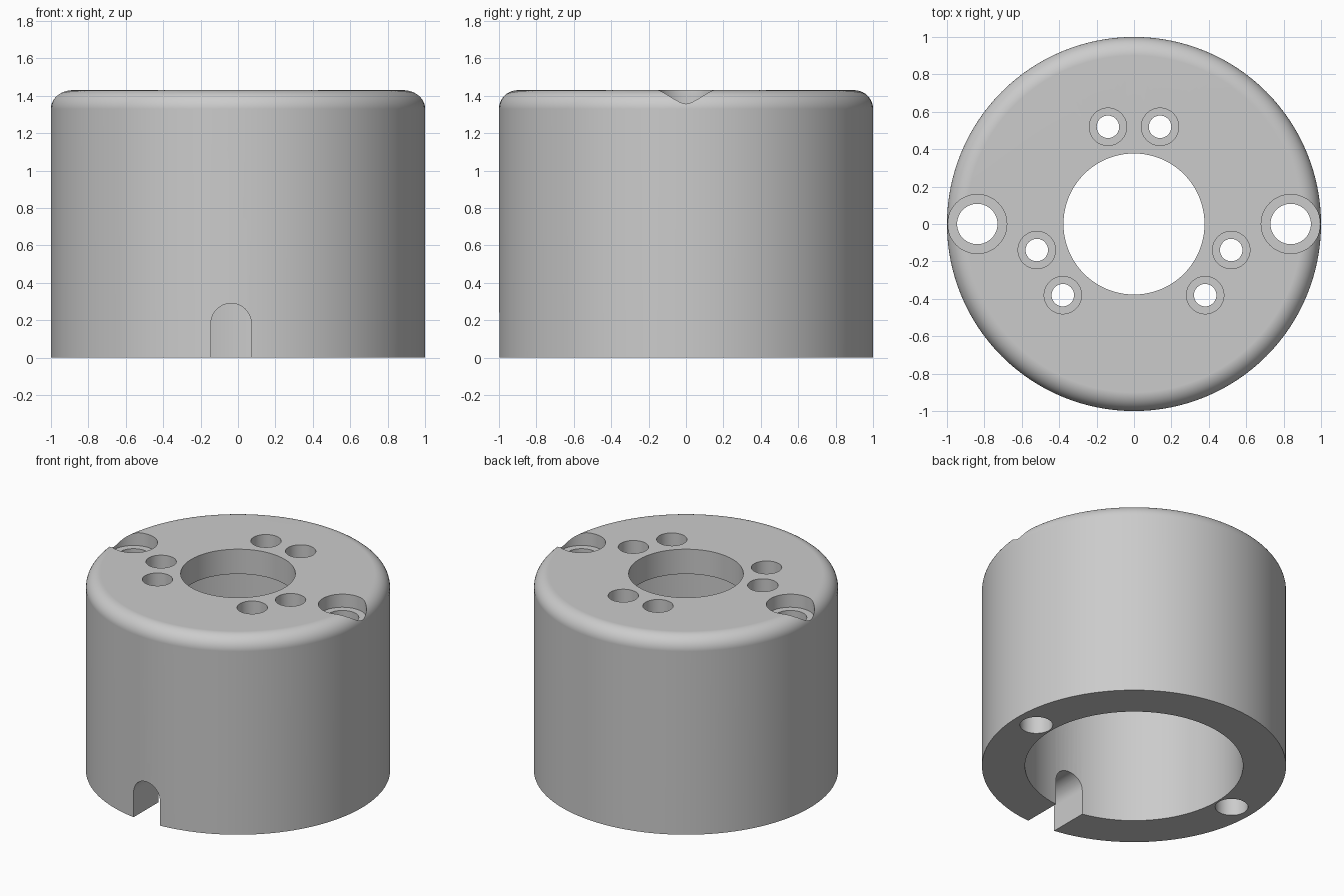
import bpy, bmesh
from math import sin, cos, pi, radians

if "Cube" in bpy.data.objects:
    bpy.data.objects.remove(bpy.data.objects["Cube"], do_unlink=True)

HEIGHT, FILLET, PLATE = 1.43, 0.10, 0.18
BORE, OPENING = 0.717, 0.377
SIDES = 128

grey = bpy.data.materials.new("plain grey")
grey.use_nodes = True
grey.diffuse_color = (0.6, 0.6, 0.6, 1)
grey.node_tree.nodes["Principled BSDF"].inputs["Base Color"].default_value = (0.6, 0.6, 0.6, 1)


def new_object(name, bm):
    bmesh.ops.recalc_face_normals(bm, faces=bm.faces)
    mesh = bpy.data.meshes.new(name)
    bm.to_mesh(mesh)
    bm.free()
    mesh.materials.append(grey)
    obj = bpy.data.objects.new(name, mesh)
    bpy.context.collection.objects.link(obj)
    return obj


def revolve(name, profile, sides, x=0, y=0):
    """Spin a closed (radius, z) profile; radius 0 closes on the axis."""
    bm = bmesh.new()
    rings = []
    for r, z in profile:
        if r == 0:
            rings.append([bm.verts.new((x, y, z))] * sides)
        else:
            rings.append([bm.verts.new((x + r * cos(2 * pi * i / sides),
                                        y + r * sin(2 * pi * i / sides), z))
                          for i in range(sides)])
    for a, b in zip(rings, rings[1:] + rings[:1]):
        if a[0] is a[1] and b[0] is b[1]:
            continue
        for i in range(sides):
            j = (i + 1) % sides
            bm.faces.new(list(dict.fromkeys((a[i], a[j], b[j], b[i]))))
    return new_object(name, bm)


def stepped_hole(name, x, y, wide, narrow, depth):
    """Cutter for a counterbored through hole."""
    floor, low, high = HEIGHT - depth, -0.1, HEIGHT + 0.1
    return revolve(name, [(0, low), (narrow, low), (narrow, floor),
                          (wide, floor), (wide, high), (0, high)], 48, x, y)


# Cup body: rounded top rim, deep bore from below, opening in the top plate
rim = [(1 - FILLET + FILLET * cos(t), HEIGHT - FILLET + FILLET * sin(t))
       for t in (radians(9 * k) for k in range(11))]
ceiling = HEIGHT - PLATE
body = revolve("housing_body", [(BORE, 0), (1, 0)] + rim +
               [(OPENING, HEIGHT), (OPENING, ceiling), (BORE, ceiling)], SIDES)

# Mounting holes in the side walls and bolt holes around the opening
cutters = [stepped_hole("mounting_hole_cutter", s * 0.838, 0, 0.158, 0.108, 0.095)
           for s in (-1, 1)]
for angle in (75, 105, 195, 225, 315, 345):
    a = radians(angle)
    cutters.append(stepped_hole("bolt_hole_cutter", 0.538 * cos(a), 0.538 * sin(a),
                                0.10, 0.06, 0.11))

# Round-topped cable slot at the foot of the front wall
bm = bmesh.new()
half, mid, spring = 0.108, -0.037, 0.182
outline = [(-half, -0.1)] + [(-half * cos(pi * k / 24), spring + half * sin(pi * k / 24))
                             for k in range(25)] + [(half, -0.1)]
face = bm.faces.new([bm.verts.new((mid + u, -1.2, z)) for u, z in outline])
side = bmesh.ops.extrude_face_region(bm, geom=[face])
bmesh.ops.translate(bm, vec=(0, 0.8, 0),
                    verts=[v for v in side["geom"] if isinstance(v, bmesh.types.BMVert)])
cutters.append(new_object("cable_slot_cutter", bm))

# Cut the holes, then discard the cutters
bpy.ops.object.select_all(action='DESELECT')
bpy.context.view_layer.objects.active = body
body.select_set(True)
for cutter in cutters:
    cutter.hide_render = True
    mod = body.modifiers.new("cut", 'BOOLEAN')
    mod.operation = 'DIFFERENCE'
    mod.solver = 'EXACT'
    mod.object = cutter
    bpy.ops.object.modifier_apply(modifier=mod.name)
    bpy.data.objects.remove(cutter, do_unlink=True)

# Smooth walls with crisp edges
bpy.ops.object.shade_smooth_by_angle(angle=radians(30))
weighted = body.modifiers.new("weighted_normals", 'WEIGHTED_NORMAL')
weighted.keep_sharp = True
